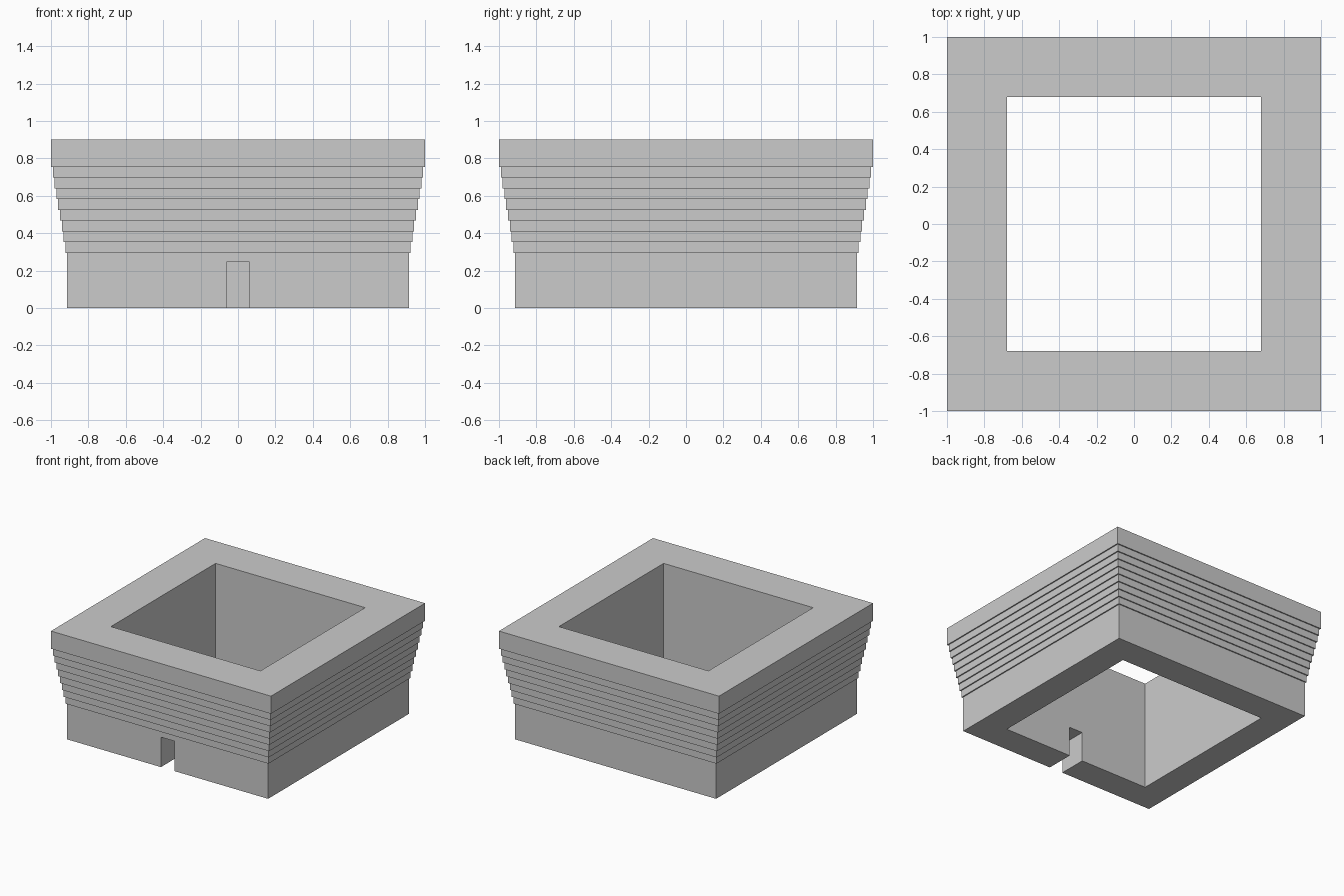
import bpy, bmesh

if "Cube" in bpy.data.objects:
    bpy.data.objects.remove(bpy.data.objects["Cube"])

BASE, TOP, INNER, HEIGHT = 0.913, 1.0, 0.68, 0.9
STEPS, Z0, PITCH = 9, 0.295, 0.0575

# Wall cross-section (half width, height): plain base, nine overhanging courses, inner face
profile = [(INNER, 0), (BASE, 0)]
r = BASE
for i in range(STEPS):
    z = Z0 + i * PITCH
    profile.append((r, z))
    r = BASE + (TOP - BASE) * (i + 1) / STEPS
    profile.append((r, z))
profile += [(TOP, HEIGHT), (INNER, HEIGHT)]


def make_object(name, bm):
    bmesh.ops.recalc_face_normals(bm, faces=bm.faces[:])
    mesh = bpy.data.meshes.new(name)
    bm.to_mesh(mesh)
    bm.free()
    ob = bpy.data.objects.new(name, mesh)
    bpy.context.collection.objects.link(ob)
    return ob


# Stepped square wall: sweep the section round four corners
bm = bmesh.new()
corners = [(-1, -1), (1, -1), (1, 1), (-1, 1)]
rings = [[bm.verts.new((cx * w, cy * w, z)) for cx, cy in corners] for w, z in profile]
for a, b in zip(rings, rings[1:] + rings[:1]):
    for k in range(4):
        n = (k + 1) % 4
        bm.faces.new((a[k], a[n], b[n], b[k]))
wall = make_object("stepped_wall", bm)

# Doorway cut through the front wall only
bm = bmesh.new()
bmesh.ops.create_cube(bm, size=1)
bmesh.ops.scale(bm, vec=(0.123, 0.6, 0.446), verts=bm.verts)
bmesh.ops.translate(bm, vec=(0, -0.8, 0.023), verts=bm.verts)
cutter = make_object("doorway_cutter", bm)
cutter.hide_render = True
cutter.display_type = 'WIRE'

cut = wall.modifiers.new("doorway", 'BOOLEAN')
cut.operation = 'DIFFERENCE'
cut.solver = 'EXACT'
cut.object = cutter

# Apply the cut and discard the helper
bpy.context.view_layer.objects.active = wall
wall.select_set(True)
bpy.ops.object.modifier_apply(modifier=cut.name)
bpy.data.objects.remove(cutter, do_unlink=True)
